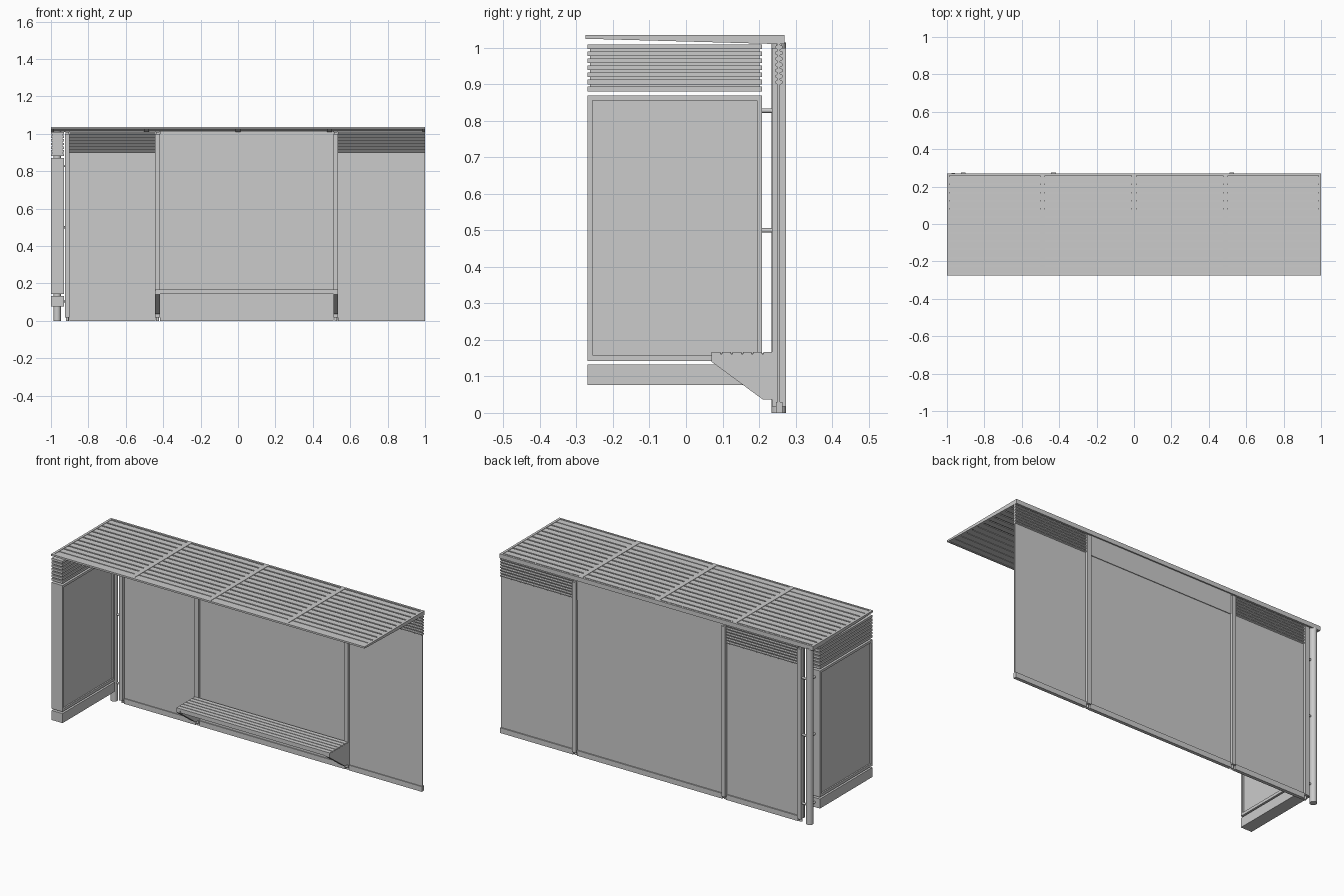
import bpy, bmesh, math
from mathutils import Matrix, Vector

if "Cube" in bpy.data.objects:
    bpy.data.objects.remove(bpy.data.objects["Cube"])


def finish(name, bm):
    bmesh.ops.recalc_face_normals(bm, faces=bm.faces)
    me = bpy.data.meshes.new(name)
    bm.to_mesh(me)
    bm.free()
    ob = bpy.data.objects.new(name, me)
    bpy.context.collection.objects.link(ob)
    return ob


def prism_into(bm, yz, x0, x1):
    """Extrude a (y, z) profile along x."""
    a = [bm.verts.new((x0, y, z)) for y, z in yz]
    b = [bm.verts.new((x1, y, z)) for y, z in yz]
    bm.faces.new(a)
    bm.faces.new(b[::-1])
    for i in range(len(yz)):
        j = (i + 1) % len(yz)
        bm.faces.new((a[i], b[i], b[j], a[j]))


def prisms(name, items):
    bm = bmesh.new()
    for yz, x0, x1 in items:
        prism_into(bm, yz, x0, x1)
    return finish(name, bm)


def rect(y0, y1, z0, z1):
    return [(y0, z0), (y1, z0), (y1, z1), (y0, z1)]


def boxes(name, items):
    return prisms(name, [(rect(y0, y1, z0, z1), x0, x1)
                         for x0, x1, y0, y1, z0, z1 in items])


def rod(name, p, q, r, n=12):
    p, q = Vector(p), Vector(q)
    bm = bmesh.new()
    m = Matrix.Translation((p + q) / 2) @ (q - p).to_track_quat('Z', 'Y').to_matrix().to_4x4()
    bmesh.ops.create_cone(bm, cap_ends=True, segments=n, radius1=r, radius2=r,
                          depth=(q - p).length, matrix=m)
    ob = finish(name, bm)
    for f in ob.data.polygons:
        f.use_smooth = len(f.vertices) == 4
    ob.data.set_sharp_from_angle(angle=math.radians(40))
    return ob


# Roof: tapered end and cross beams, edge rails, sheet and slats
Y0, Y1, TOP = -0.275, 0.27, 1.035


def under(y):
    return 1.025 - 0.015 * (y - Y0) / (Y1 - Y0)


def taper(y0, y1, top=TOP, lift=0.0):
    return [(y0, under(y0) + lift), (y1, under(y1) + lift), (y1, top), (y0, top)]


prisms("roof_beams", [(taper(Y0, Y1), x - w, x + w) for x, w in
                      ((-0.993, 0.007), (-0.49, 0.013), (0, 0.013), (0.49, 0.013), (0.993, 0.007))])
prisms("roof_edge_rails", [(taper(Y0, Y0 + 0.01), -0.99, 0.99), (taper(Y1 - 0.012, Y1), -0.99, 0.99)])
prisms("roof_sheet", [([(-0.27, 1.0275), (0.265, 1.017), (0.265, 1.025), (-0.27, 1.0305)], -0.99, 0.99)])
pitch = 0.521 / 12
slats = []
for i in range(12):
    y = -0.262 + i * pitch
    slats.append((taper(y, y + pitch - 0.008, 1.033, 0.001), -0.99, 0.99))
prisms("roof_slats", slats)

# Back wall: three panels, bottom rails and header
BAYS = [(-0.9, -0.442), (-0.418, 0.511), (0.535, 1.0)]
boxes("back_panels", [(a, b, 0.251, 0.258, 0.004, 1.012) for a, b in BAYS])
boxes("bottom_rails", [(a, b, 0.246, 0.265, 0, 0.03) for a, b in BAYS])
boxes("middle_header", [(BAYS[1][0], BAYS[1][1], 0.247, 0.262, 0.895, 1.012)])

# Louvres with bevelled edges over the two outer panels
louvres = []
for a, b in (BAYS[0], BAYS[2]):
    for i in range(7):
        z = 0.9 + i * 0.016
        louvres.append(([(0.25, z), (0.26, z), (0.265, z + 0.003), (0.265, z + 0.009), (0.26, z + 0.012),
                         (0.25, z + 0.012), (0.245, z + 0.009), (0.245, z + 0.003)], a, b))
prisms("back_louvres", louvres)

# Posts with front and back cover strips and round feet
for i, x in enumerate((-0.9125, -0.43, 0.523)):
    boxes(f"post_{i}", [(x - 0.0125, x + 0.0125, 0.235, 0.247, 0.018, 1.0),
                        (x - 0.009, x + 0.009, 0.247, 0.263, 0.018, 1.01),
                        (x - 0.0125, x + 0.0125, 0.263, 0.2745, 0.018, 1.0)])
    rod(f"post_foot_{i}", (x, 0.255, 0), (x, 0.255, 0.02), 0.008)

# Bench: slats, dividers and triangular brackets
boxes("bench_slats", [(-0.442, 0.535, 0.07 + i * 0.0285, 0.0945 + i * 0.0285, 0.155, 0.167)
                      for i in range(6)])
boxes("bench_dividers", [(x - 0.004, x + 0.004, 0.072, 0.236, 0.147, 0.164)
                         for x in (-0.19, 0.046, 0.283)])
boxes("bench_edge_rails", [(-0.43, 0.523, y, y + 0.012, 0.143, 0.156) for y in (0.071, 0.224)])
bracket = [(0.07, 0.14), (0.21, 0.037), (0.24, 0.037), (0.24, 0.162), (0.07, 0.162)]
prisms("bench_brackets", [(bracket, x - 0.0125, x + 0.0125) for x in (-0.43, 0.523)])

# Side display panel: frame around a recessed board
XA, XB, YA, YB = -1.0, -0.93, -0.27, 0.208
f = 0.014
boxes("side_frame", [(XA, XB, YA, YA + f, 0.142, 0.87), (XA, XB, YB - f, YB, 0.142, 0.87),
                     (XA, XB, YA + f, YB - f, 0.142, 0.142 + f + 0.002),
                     (XA, XB, YA + f, YB - f, 0.87 - f, 0.87)])
boxes("side_board", [(XA + 0.008, XB - 0.008, YA + 0.01, YB - 0.01, 0.15, 0.862)])
boxes("side_base_box", [(XA, XB, YA, YB, 0.077, 0.132)])

# Louvre stack above the side panel
boxes("side_louvre_core", [(XA + 0.007, XB - 0.007, YA + 0.007, YB - 0.007, 0.885, 1.005)])
boxes("side_louvres", [(XA, XB, YA, YB, 0.881 + i * 0.0193, 0.894 + i * 0.0193) for i in range(7)])

# Round corner pole and its connecting rods
PX, PY = -0.967, 0.254
rod("corner_pole", (PX, PY, 0), (PX, PY, 1.015), 0.0195, 24)
for i, z in enumerate((0.105, 0.5, 0.828)):
    rod(f"side_connector_{i}", (PX, YB - 0.004, z), (PX, PY, z), 0.006)
    rod(f"wall_connector_{i}", (PX, PY, z), (-0.92, PY, z), 0.006)
